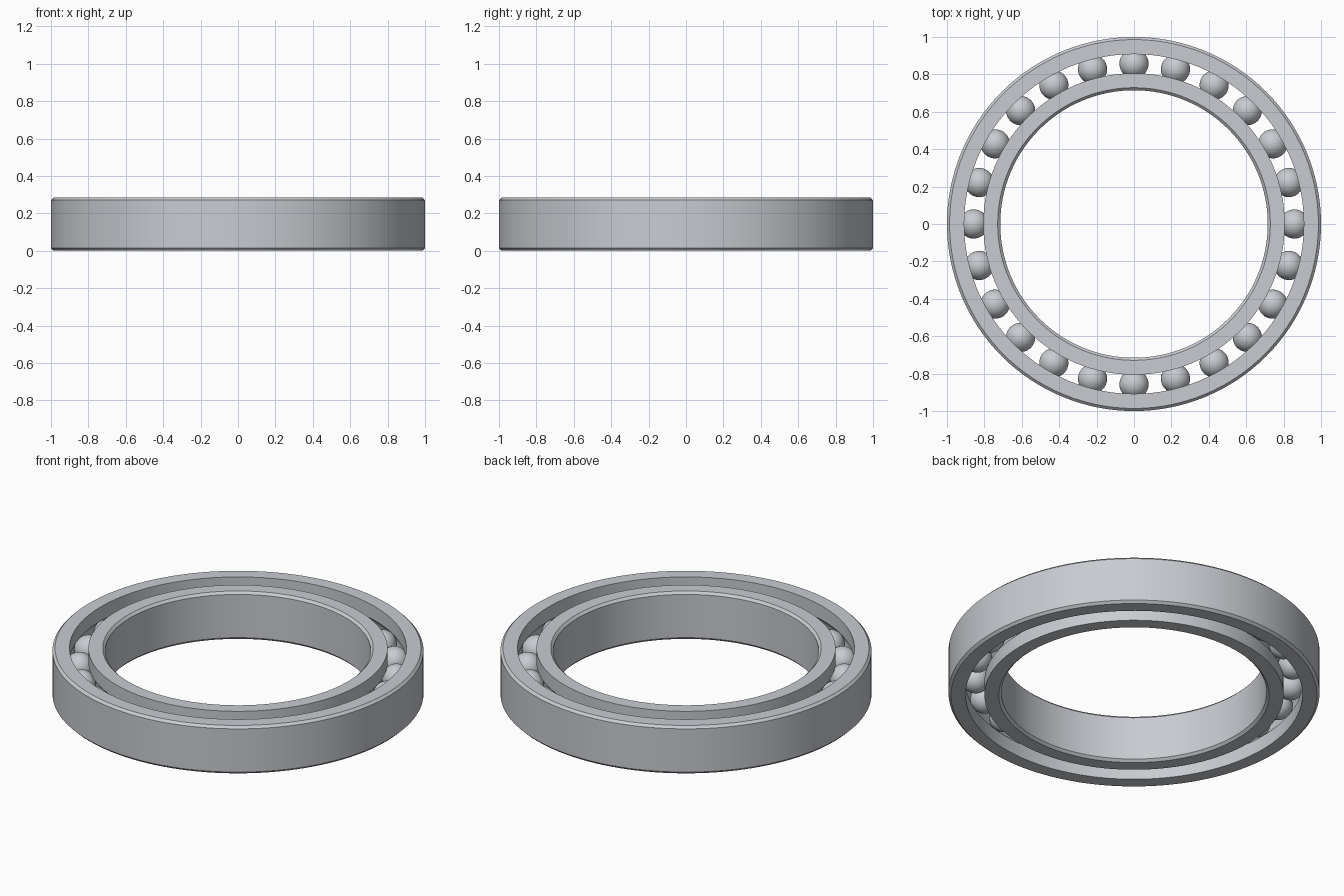
import bpy, bmesh, math
from mathutils import Vector

if "Cube" in bpy.data.objects:
    bpy.data.objects.remove(bpy.data.objects["Cube"], do_unlink=True)

HEIGHT = 0.285
MID = HEIGHT / 2
CHAMFER = 0.014
PITCH_R = 0.857      # circle through the ball centres
BALL_R = 0.078
BALLS = 24
SEGMENTS = 128

steel = bpy.data.materials.new("steel_grey")
steel.use_nodes = True
colour = (0.58, 0.60, 0.64, 1)
steel.diffuse_color = colour
steel.node_tree.nodes["Principled BSDF"].inputs["Base Color"].default_value = colour


def finish(bm, name, angle):
    bmesh.ops.recalc_face_normals(bm, faces=bm.faces)
    mesh = bpy.data.meshes.new(name)
    bm.to_mesh(mesh)
    bm.free()
    mesh.materials.append(steel)
    obj = bpy.data.objects.new(name, mesh)
    bpy.context.collection.objects.link(obj)
    bpy.ops.object.select_all(action='DESELECT')
    obj.select_set(True)
    bpy.context.view_layer.objects.active = obj
    bpy.ops.object.shade_smooth_by_angle(angle=math.radians(angle))
    return obj


def race(name, plain_r, track_r):
    """Ring with a chamfered plain wall and a ball groove in its track wall."""
    side = 1 if plain_r > track_r else -1
    profile = [(track_r, 0), (plain_r - side * CHAMFER, 0), (plain_r, CHAMFER),
               (plain_r, HEIGHT - CHAMFER), (plain_r - side * CHAMFER, HEIGHT),
               (track_r, HEIGHT)]
    # Round groove that follows the balls
    half = math.acos(abs(track_r - PITCH_R) / BALL_R)
    steps = 12
    for i in range(steps + 1):
        a = half - 2 * half * i / steps
        profile.append((PITCH_R + side * BALL_R * math.cos(a),
                        MID + BALL_R * math.sin(a)))
    bm = bmesh.new()
    verts = [bm.verts.new((r, 0, z)) for r, z in profile]
    edges = [bm.edges.new((v, verts[i - 1])) for i, v in enumerate(verts)]
    bmesh.ops.spin(bm, geom=verts + edges, cent=(0, 0, 0), axis=(0, 0, 1),
                   angle=math.tau, steps=SEGMENTS, use_merge=True)
    bmesh.ops.remove_doubles(bm, verts=bm.verts, dist=1e-5)
    return finish(bm, name, 25)


# Outer and inner rings
race("outer_ring", 1.0, 0.908)
race("inner_ring", 0.715, 0.806)

# Balls evenly spaced between the rings
first = bmesh.new()
bmesh.ops.create_uvsphere(first, u_segments=32, v_segments=20, radius=BALL_R)
ball = finish(first, "ball_1", 60)
for i in range(BALLS):
    if i:
        ball = bpy.data.objects.new(f"ball_{i + 1}", ball.data)
        bpy.context.collection.objects.link(ball)
    a = math.tau * i / BALLS
    ball.location = Vector((PITCH_R * math.cos(a), PITCH_R * math.sin(a), MID))
